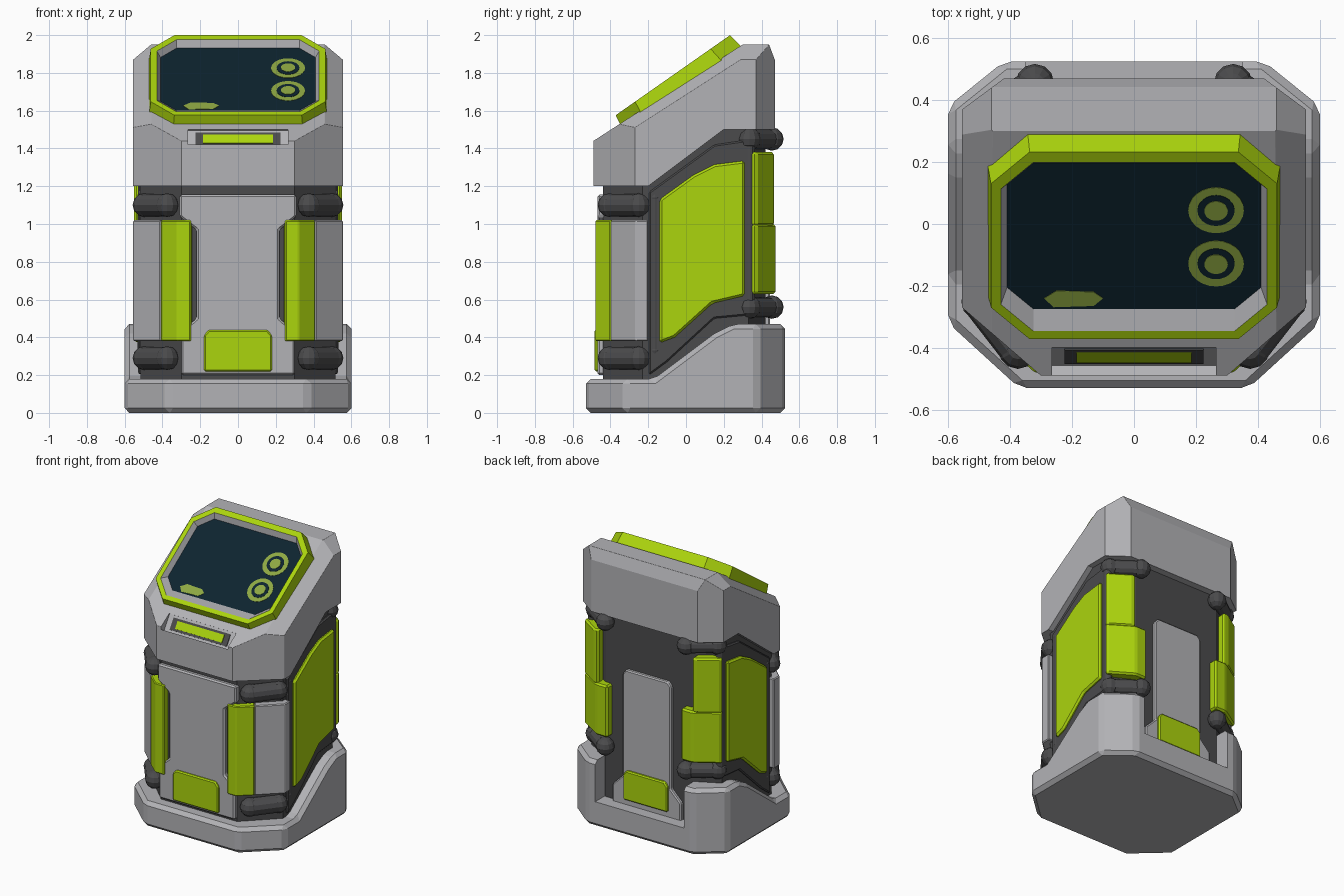
import bpy, bmesh, math
from mathutils import Vector, Matrix

if "Cube" in bpy.data.objects:
    bpy.data.objects.remove(bpy.data.objects["Cube"])

def material(name, rgb):
    m = bpy.data.materials.new(name)
    m.diffuse_color = (*rgb, 1)
    m.use_nodes = True
    m.node_tree.nodes["Principled BSDF"].inputs["Base Color"].default_value = m.diffuse_color
    return m

GREY = material("light grey shell", (0.45, 0.45, 0.47))
GREEN = material("lime green", (0.41, 0.66, 0.004))
DARK = material("charcoal", (0.07, 0.07, 0.073))
NAVY = material("screen navy", (0.004, 0.017, 0.028))
PALE = material("dim green display", (0.27, 0.39, 0.055))

def finish(name, bm, mats, bevel=0, mirror=False):
    bmesh.ops.recalc_face_normals(bm, faces=bm.faces[:])
    me = bpy.data.meshes.new(name)
    bm.to_mesh(me)
    bm.free()
    for m in mats:
        me.materials.append(m)
    ob = bpy.data.objects.new(name, me)
    bpy.context.collection.objects.link(ob)
    if bevel:
        b = ob.modifiers.new("bevel", 'BEVEL')
        b.width, b.segments, b.limit_method, b.angle_limit = bevel, 1, 'ANGLE', math.radians(25)
    if mirror:
        ob.modifiers.new("mirror", 'MIRROR')
    return ob

def prism(name, pts, lo, hi, axis, mat, bevel=0, mirror=False, cuts=(), matrix=None):
    """Extrude a flat outline along an axis, then slice off the outer side of each cut plane."""
    place = {'x': lambda a, b, t: (t, a, b), 'y': lambda a, b, t: (a, t, b),
             'z': lambda a, b, t: (a, b, t)}[axis]
    bm = bmesh.new()
    rings = [[bm.verts.new(place(a, b, t)) for a, b in pts] for t in (lo, hi)]
    n = len(pts)
    for r in rings:
        bm.faces.new(r)
    for i in range(n):
        j = (i + 1) % n
        bm.faces.new((rings[0][i], rings[0][j], rings[1][j], rings[1][i]))
    for co, no in cuts:
        res = bmesh.ops.bisect_plane(bm, geom=bm.verts[:] + bm.edges[:] + bm.faces[:],
                                     plane_co=co, plane_no=no, clear_outer=True)
        edges = [e for e in res['geom_cut'] if isinstance(e, bmesh.types.BMEdge)]
        bmesh.ops.edgenet_fill(bm, edges=edges)
    if matrix:
        bm.transform(matrix)
    return finish(name, bm, [mat], bevel, mirror)

def corner_cuts(*pairs):
    """Vertical planes through two plan points, on both sides of x."""
    out = []
    for (x1, y1), (x2, y2) in pairs:
        nx, ny = abs(y2 - y1), abs(x2 - x1) * (1 if y1 > 0 else -1)
        out += [((s * x1, y1, 0), (s * nx, ny, 0)) for s in (1, -1)]
    return out

def sym(half):
    """Mirror a half outline (x, z) to the other side."""
    return half + [(-x, z) for x, z in reversed(half)]

def carve(ob, cutter):
    cutter.hide_render = True
    cutter.hide_viewport = True
    cutter.display_type = 'WIRE'
    b = ob.modifiers.new("carve", 'BOOLEAN')
    b.operation, b.object, b.solver = 'DIFFERENCE', cutter, 'EXACT'

# Base: stepped octagonal foot with a notch in the back
base = prism("base", [(-.53, 0), (-.53, .18), (-.17, .18), (.15, .42), (.25, .47), (.525, .47), (.525, 0)],
             -.6, .6, 'x', GREY, .025,
             cuts=corner_cuts(((.37, -.53), (.6, -.32)), ((.42, .525), (.6, .38))))
notch = prism("base_notch_cutter", [(-.35, .18), (.35, .18), (.35, .8), (-.35, .8)], .2, .8, 'y', GREY)
carve(base, notch)

# Core: dark inner body
prism("core", [(-.44, .1), (-.44, 1.3), (-.15, 1.3), (.15, 1.55), (.42, 1.55), (.42, .1)],
      -.515, .515, 'x', DARK,
      cuts=corner_cuts(((.3, -.44), (.515, -.23)), ((.34, .42), (.515, .33))))

# Head: sloped top, chamfered sides
chamfers = []
for s in (1, -1):
    chamfers += [((s * .46, -.49, 1.44), (s * .07, -.061, .095)), ((s * .46, 0, 1.95), (s * .08, 0, .095))]
head = prism("head", [(-.49, 1.2), (-.2, 1.2), (.2, 1.5), (.47, 1.5), (.47, 1.87), (.44, 1.95),
                      (.3, 1.95), (-.49, 1.44)],
             -.555, .555, 'x', GREY, .02,
             cuts=corner_cuts(((.3, -.49), (.555, -.27)), ((.42, .47), (.555, .37))) + chamfers)

# Slot cut into the head's front edge
slot_m = Matrix.Translation((0, -.425, 1.447)) @ Matrix.Rotation(math.radians(57), 4, 'X')
def box2(a, b):
    return [(-a, -b), (a, -b), (a, b), (-a, b)]
carve(head, prism("slot_cutter", box2(.265, .058), 0, .2, 'z', GREY, matrix=slot_m))
prism("slot_bed", box2(.225, .042), -.02, .005, 'z', DARK, matrix=slot_m)
prism("slot_light", box2(.185, .027), -.01, .01, 'z', GREEN, matrix=slot_m)

# Screen surround: green bezel, grey inner lip, navy display
screen_m = Matrix.Translation((0, -.055, 1.737)) @ Matrix.Rotation(math.radians(35), 4, 'X')
def octagon(a, v0, v1, c, n):
    return [(-a + c, v0, n), (a - c, v0, n), (a, v0 + c, n), (a, v1 - c, n),
            (a - c, v1, n), (-a + c, v1, n), (-a, v1 - c, n), (-a, v0 + c, n)]
SCREEN_N = .014
bm = bmesh.new()
loops = [octagon(.475, -.37, .405, .13, -.06), octagon(.462, -.352, .386, .125, .05),
         octagon(.43, -.32, .345, .105, .05), octagon(.41, -.258, .318, .085, SCREEN_N)]
loops = [[bm.verts.new(screen_m @ Vector(p)) for p in l] for l in loops]
for k in range(3):
    for i in range(8):
        j = (i + 1) % 8
        f = bm.faces.new((loops[k][i], loops[k][j], loops[k + 1][j], loops[k + 1][i]))
        f.material_index = 1 if k == 2 else 0
bm.faces.new(loops[0])
bm.faces.new(loops[3]).material_index = 2
finish("screen_bezel", bm, [GREEN, GREY, NAVY])

# Display marks: two ring dials and a status bar
def disc(name, x, v, r, top, mat):
    pts = [(x + r * math.cos(i * math.tau / 24), v + r * math.sin(i * math.tau / 24)) for i in range(24)]
    prism(name, pts, SCREEN_N - .001, SCREEN_N + top, 'z', mat, matrix=screen_m)
for label, v in (("upper", .132), ("lower", -.078)):
    disc(label + "_dial_ring", .265, v, .09, .002, PALE)
    disc(label + "_dial_gap", .265, v, .06, .004, NAVY)
    disc(label + "_dial_dot", .265, v, .038, .006, PALE)
prism("status_bar", [(-.26, -.25), (-.13, -.245), (-.1, -.215), (-.13, -.19), (-.25, -.185), (-.29, -.215)],
      SCREEN_N - .001, SCREEN_N + .002, 'z', PALE, matrix=screen_m)

# Front and back panels with green plates
prism("front_panel", sym([(.3, .2), (.3, .43), (.22, .5), (.22, .97), (.31, 1.04), (.31, 1.155)]),
      -.468, -.4, 'y', GREY, .01)
prism("front_plate", sym([(.18, .22), (.18, .41), (.155, .44)]), -.484, -.45, 'y', GREEN, .008)
prism("back_panel", sym([(.27, .15), (.27, .3), (.19, .38), (.19, 1.11), (.165, 1.14)]),
      .4, .445, 'y', GREY, .008)
prism("back_plate", sym([(.175, .22), (.175, .4), (.15, .43)]), .43, .465, 'y', GREEN, .008)

# Front corner guards: green inner half, grey outer half
prism("front_corner_green", [(.24, -.42), (.25, -.48), (.32, -.48), (.41, -.4), (.37, -.34), (.3, -.4)],
      .38, 1.02, 'z', GREEN, .006, True)
prism("front_corner_grey", [(.41, -.4), (.555, -.265), (.555, -.2), (.49, -.2), (.37, -.34)],
      .38, 1.02, 'z', GREY, .006, True)

# Back corner guards: narrow upper block, wide lower block
prism("back_corner_upper", [(.37, .4), (.37, .46), (.4, .468), (.54, .375), (.54, .35), (.48, .33)],
      .99, 1.38, 'z', GREEN, .012, True)
prism("back_corner_lower", [(.29, .4), (.29, .475), (.38, .475), (.54, .375), (.54, .35), (.48, .33)],
      .63, 1.0, 'z', GREEN, .012, True)

# Side panels in dark frames
prism("side_frame", [(-.195, .2), (-.1, .27), (.15, .5), (.36, .52), (.36, 1.45), (.15, 1.42), (-.195, 1.17)],
      .48, .53, 'x', DARK, .008, True)
prism("side_panel", [(-.14, .37), (-.06, .4), (.14, .58), (.31, .62), (.31, 1.335), (.15, 1.315),
                     (.04, 1.26), (-.14, 1.13)], .5, .55, 'x', GREEN, .012, True)

# Corner rods with rounded joints
def rod(name, p, q, r, ball):
    p, q = Vector(p), Vector(q)
    bm = bmesh.new()
    d = q - p
    m = Matrix.Translation((p + q) / 2) @ d.to_track_quat('Z', 'Y').to_matrix().to_4x4()
    bmesh.ops.create_cone(bm, cap_ends=True, segments=12, radius1=r, radius2=r, depth=d.length, matrix=m)
    for e in (p, q):
        bmesh.ops.create_uvsphere(bm, u_segments=12, v_segments=6, radius=ball, matrix=Matrix.Translation(e))
    finish(name, bm, [DARK], 0, True)

for label, zf, zb in (("lower", .29, .56), ("upper", 1.1, 1.45)):
    rod(label + "_front_rod", (.375, -.405, zf), (.495, -.25, zf), .06, .063)
    rod(label + "_back_rod", (.32, .455, zb), (.485, .335, zb), .052, .062)
rod("back_post", (.505, .338, .56), (.505, .338, 1.45), .028, .03)
rod("front_post", (.505, -.165, .33), (.505, -.165, 1.14), .028, .03)
